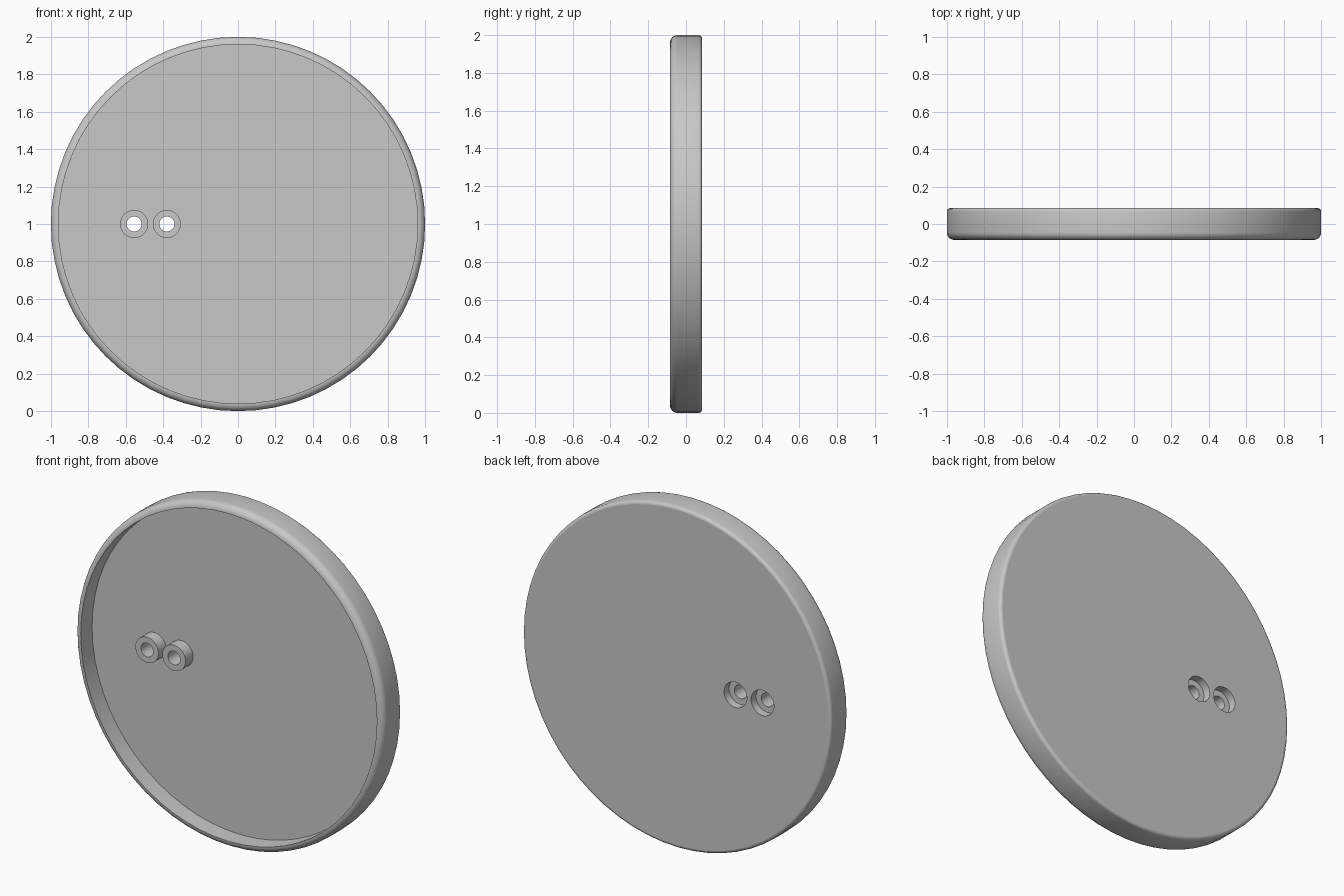
import bpy, bmesh
from math import sin, cos, pi, radians

cube = bpy.data.objects.get("Cube")
if cube:
    bpy.data.objects.remove(cube, do_unlink=True)

SEGMENTS = 64
FRONT, BACK, FLOOR = -0.085, 0.085, 0.02
HOLE_X = (-0.555, -0.38)

grey = bpy.data.materials.new("plain grey")
grey.use_nodes = True
colour = (0.58, 0.58, 0.58, 1)
grey.diffuse_color = colour
grey.node_tree.nodes["Principled BSDF"].inputs["Base Color"].default_value = colour


def arc(r, y, radius, start, end, steps):
    """Points of a rounded corner in (radius, y)."""
    angles = [start + (end - start) * i / steps for i in range(steps + 1)]
    return [(r + radius * cos(a), y + radius * sin(a)) for a in angles]


def lathe(name, profile, x=0, segments=SEGMENTS):
    """Revolve a (radius, y) profile about the y axis and cap both ends."""
    bm = bmesh.new()
    rings = []
    for r, y in profile:
        rings.append([bm.verts.new((x + r * cos(2 * pi * i / segments), y,
                                    1 + r * sin(2 * pi * i / segments)))
                      for i in range(segments)])
    for a, b in zip(rings, rings[1:]):
        for i in range(segments):
            j = (i + 1) % segments
            bm.faces.new((a[i], a[j], b[j], b[i]))
    bm.faces.new(rings[0])
    bm.faces.new(rings[-1])
    bmesh.ops.recalc_face_normals(bm, faces=bm.faces)
    mesh = bpy.data.meshes.new(name)
    bm.to_mesh(mesh)
    bm.free()
    mesh.materials.append(grey)
    obj = bpy.data.objects.new(name, mesh)
    bpy.context.collection.objects.link(obj)
    return obj


def combine(target, tool, operation):
    """Apply a boolean and discard the tool."""
    bpy.context.view_layer.objects.active = target
    mod = target.modifiers.new(operation, "BOOLEAN")
    mod.operation, mod.object, mod.solver = operation, tool, "EXACT"
    bpy.ops.object.modifier_apply(modifier=mod.name)
    bpy.data.objects.remove(tool, do_unlink=True)


# Shallow dish: floor, inner wall, rounded rim, outer wall, eased back edge
rim, ease = 0.04, 0.018
profile = [(1 - rim, FLOOR)]
profile += arc(1 - rim, FRONT + rim, rim, -pi / 2, 0, 8)
profile += arc(1 - ease, BACK - ease, ease, 0, pi / 2, 4)
dish = lathe("round_cover", profile)

# Two screw bosses, each drilled through and counterbored from the back
for x in HOLE_X:
    boss = lathe("boss", [(0.075, -0.05), (0.075, FLOOR + 0.01)], x, 48)
    combine(dish, boss, "UNION")
for x in HOLE_X:
    drill = lathe("drill", [(0.04, -0.2), (0.04, 0.2)], x, 32)
    combine(dish, drill, "DIFFERENCE")
    counterbore = lathe("counterbore", [(0.074, 0.038), (0.074, 0.2)], x, 48)
    combine(dish, counterbore, "DIFFERENCE")

# Smooth curved surfaces, flat planar ones
bpy.ops.object.select_all(action="DESELECT")
dish.select_set(True)
bpy.context.view_layer.objects.active = dish
bpy.ops.object.shade_smooth_by_angle(angle=radians(35))
for face in dish.data.polygons:
    if abs(face.normal.y) > 0.999:
        face.use_smooth = False
